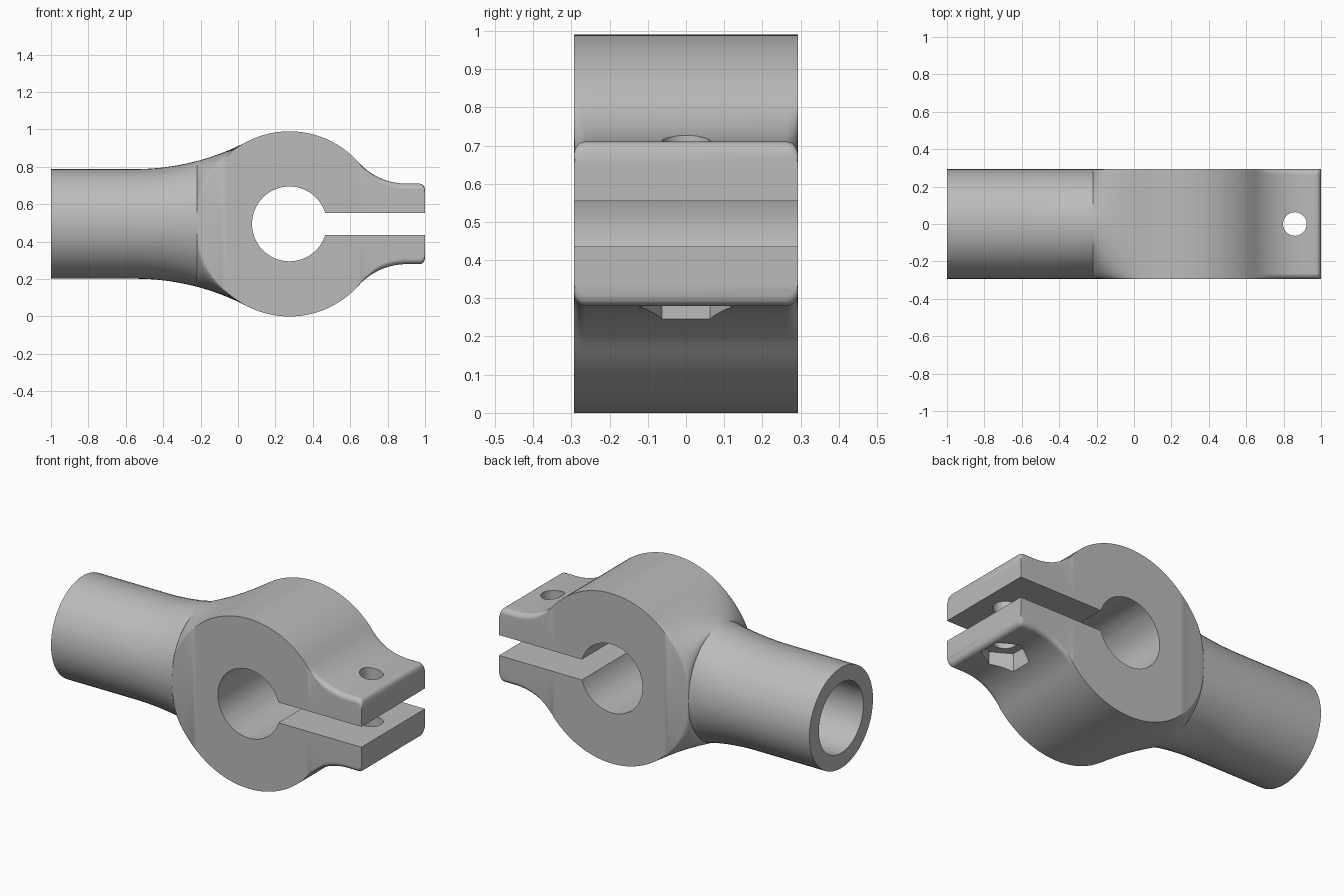
import bpy, bmesh
from math import sqrt, sin, cos, pi
from mathutils import Matrix

if "Cube" in bpy.data.objects:
    bpy.data.objects.remove(bpy.data.objects["Cube"])

metal = bpy.data.materials.new("grey metal")
metal.use_nodes = True
metal.diffuse_color = (0.5, 0.5, 0.5, 1)
metal.node_tree.nodes["Principled BSDF"].inputs["Base Color"].default_value = (0.5, 0.5, 0.5, 1)

CX, CZ, RING = 0.275, 0.495, 0.495     # clamp ring
W = 0.293                              # half depth, also tube radius
LUG, EDGE = 0.215, 0.03                # lug half height, edge rounding
NECK_X, NECK_R = -0.55, 1.29           # concave blend into the tube
LUG_X, LUG_R = 0.903, 0.35             # concave blend into the lugs
JOIN_L = CX + (NECK_X - CX) * RING / (RING + NECK_R)
JOIN_R = CX + (LUG_X - CX) * RING / (RING + LUG_R)
STEPS = 14


def ring_height(x):
    return sqrt(max(0, RING ** 2 - (x - CX) ** 2))


def half_height(x):
    if x <= NECK_X:
        return W
    if x <= JOIN_L:
        return W + NECK_R - sqrt(NECK_R ** 2 - (x - NECK_X) ** 2)
    if x <= JOIN_R:
        return ring_height(x)
    if x <= LUG_X:
        return LUG + LUG_R - sqrt(LUG_R ** 2 - (x - LUG_X) ** 2)
    d = max(0, x - (1 - EDGE))
    return LUG - EDGE + sqrt(max(0, EDGE ** 2 - d ** 2))


def section(x):
    """Outline across the body: flat sides, curved corners, flat top."""
    h = half_height(x)
    if x <= JOIN_L:
        flat, wide = min(h, ring_height(x)), W
    elif x <= JOIN_R:
        flat, wide = h, W + (EDGE - W) * (x - JOIN_L) / (JOIN_R - JOIN_L)
    else:
        r = EDGE * min(1, (x - JOIN_R) / 0.12)
        flat, wide = h - r, EDGE
    arc = [(W - wide + wide * cos(i * pi / 2 / STEPS),
            flat + (h - flat) * sin(i * pi / 2 / STEPS)) for i in range(STEPS + 1)]
    half = arc + [(-y, z) for y, z in reversed(arc)]
    return half + [(-y, -z) for y, z in half]


def span(a, b, n, ease=False):
    return [a + (b - a) * ((1 - cos(pi * i / n)) / 2 if ease else i / n) for i in range(n)]


def make_object(name, bm):
    bmesh.ops.recalc_face_normals(bm, faces=bm.faces)
    mesh = bpy.data.meshes.new(name)
    bm.to_mesh(mesh)
    bm.free()
    mesh.materials.append(metal)
    obj = bpy.data.objects.new(name, mesh)
    bpy.context.collection.objects.link(obj)
    return obj


# Body: tube, neck, ring and lugs in one loft along x
stations = ([-1] + span(NECK_X, CX - RING, 10) + span(CX - RING, JOIN_L, 16, True)
            + span(JOIN_L, JOIN_R, 24) + span(JOIN_R, LUG_X, 14)
            + [LUG_X] + span(1 - EDGE, 1, 6) + [1])
bm = bmesh.new()
rows = [[bm.verts.new((x, y, CZ + z)) for y, z in section(x)] for x in stations]
for a, b in zip(rows, rows[1:]):
    for i in range(len(a)):
        j = (i + 1) % len(a)
        bm.faces.new((a[i], a[j], b[j], b[i]))
bm.faces.new(rows[0])
bm.faces.new(rows[-1])
bmesh.ops.remove_doubles(bm, verts=bm.verts, dist=0.0001)
bmesh.ops.dissolve_degenerate(bm, edges=bm.edges, dist=0.0001)
body = make_object("clamp_body", bm)


def rod(name, radius, length, centre, axis, sides=64):
    bm = bmesh.new()
    turn = {"x": Matrix.Rotation(pi / 2, 4, "Y"), "y": Matrix.Rotation(pi / 2, 4, "X"),
            "z": Matrix.Rotation(0, 4, "Z")}[axis]
    bmesh.ops.create_cone(bm, cap_ends=True, segments=sides, radius1=radius, radius2=radius,
                          depth=length, matrix=Matrix.Translation(centre) @ turn)
    return make_object(name, bm)


# Cutters: clamp bore, slot, bolt hole, nut pocket, tube bore
bm = bmesh.new()
bmesh.ops.create_cube(bm, size=1, matrix=Matrix.Translation((CX + 0.5, 0, CZ))
                      @ Matrix.Diagonal((1, 1, 0.119, 1)))
cutters = [
    rod("clamp_bore", 0.2, 1, (CX, 0, CZ), "y"),
    make_object("slot", bm),
    rod("bolt_hole", 0.063, 2, (0.86, 0, CZ), "z", 48),
    rod("nut_pocket", 0.125, 0.3, (0.86, 0, 0.2), "z", 6),
    rod("tube_bore", 0.205, 1, (-0.6, 0, CZ), "x"),
]
bpy.context.view_layer.objects.active = body
for cutter in cutters:
    cutter.hide_render = True
    mod = body.modifiers.new(cutter.name, "BOOLEAN")
    mod.operation, mod.solver, mod.object = "DIFFERENCE", "EXACT", cutter
    bpy.ops.object.modifier_apply(modifier=mod.name)
    bpy.data.objects.remove(cutter)

bpy.ops.object.select_all(action="DESELECT")
body.select_set(True)
bpy.ops.object.shade_smooth_by_angle(angle=pi / 6)
